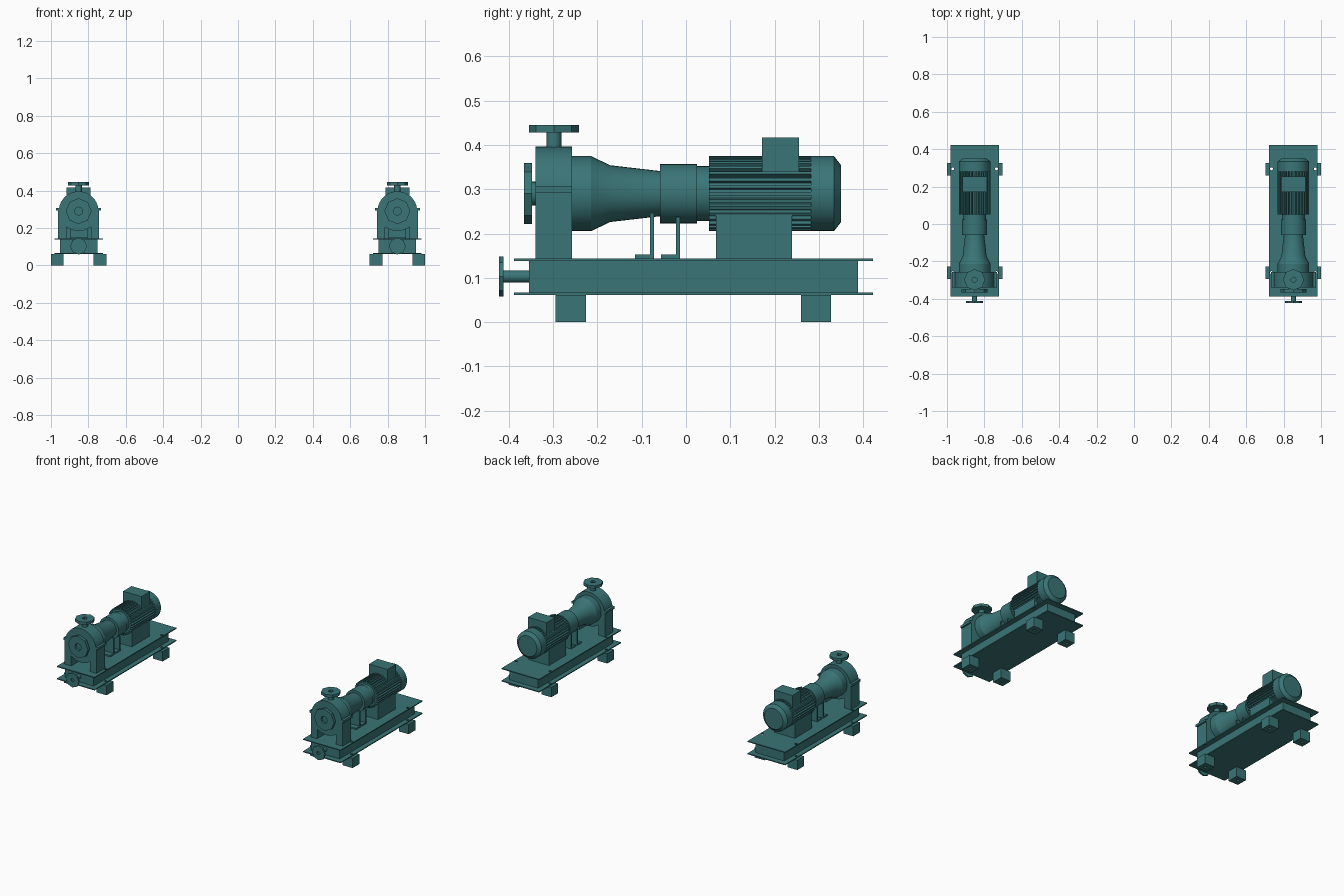
import bpy, bmesh
from math import sin, cos, pi, radians
from mathutils import Vector

if "Cube" in bpy.data.objects:
    bpy.data.objects.remove(bpy.data.objects["Cube"])

paint = bpy.data.materials.new("teal_paint")
paint.use_nodes = True
TEAL = (0.042, 0.178, 0.184, 1)
paint.diffuse_color = TEAL
paint.node_tree.nodes["Principled BSDF"].inputs["Base Color"].default_value = TEAL

AXIS_Z = 0.29   # height of the shaft line
DECK = 0.144    # top of the base frame


def finish(name, bm, origin, smooth=False):
    bmesh.ops.remove_doubles(bm, verts=bm.verts, dist=1e-5)
    bmesh.ops.recalc_face_normals(bm, faces=bm.faces)
    mesh = bpy.data.meshes.new(name)
    bm.to_mesh(mesh)
    bm.free()
    mesh.materials.append(paint)
    obj = bpy.data.objects.new(name, mesh)
    obj.location.x = origin
    bpy.context.collection.objects.link(obj)
    if smooth:
        bpy.ops.object.select_all(action="DESELECT")
        obj.select_set(True)
        bpy.context.view_layer.objects.active = obj
        bpy.ops.object.shade_smooth_by_angle(angle=radians(24))
    return obj


def boxes(name, origin, *ranges):
    """One object from boxes given as (x0, x1, y0, y1, z0, z1)."""
    bm = bmesh.new()
    for x0, x1, y0, y1, z0, z1 in ranges:
        for v in bmesh.ops.create_cube(bm, size=1)["verts"]:
            v.co = Vector((x1 if v.co.x > 0 else x0,
                           y1 if v.co.y > 0 else y0,
                           z1 if v.co.z > 0 else z0))
    return finish(name, bm, origin)


def turned(name, origin, profile, sides=32, axis="y", centres=((0, AXIS_Z),)):
    """Revolve (radius, position) pairs around a y or z axis."""
    bm = bmesh.new()
    for cx, c in centres:
        rings = []
        for r, t in profile:
            ring = []
            for i in range(sides):
                u = cx + r * cos(2 * pi * i / sides)
                v = c + r * sin(2 * pi * i / sides)
                ring.append(bm.verts.new((u, t, v) if axis == "y" else (u, v, t)))
            rings.append(ring)
        for a, b in zip(rings, rings[1:]):
            for i in range(sides):
                j = (i + 1) % sides
                bm.faces.new((a[i], a[j], b[j], b[i]))
    return finish(name, bm, origin, True)


def rod(r, t0, t1):
    return [(0, t0), (r, t0), (r, t1), (0, t1)]


def flange(r, bore, face, back):
    """Disc with a shallow blind bore in its face."""
    floor = face + (back - face) * 0.8
    return [(0, floor), (bore, floor), (bore, face), (r, face), (r, back), (0, back)]


def finned_body(origin, y0, y1, fins=32, tip=0.0845, root=0.072):
    bm = bmesh.new()
    ring = []
    for i in range(fins):
        for part, r in ((-0.3, root), (-0.22, tip), (0.22, tip), (0.3, root)):
            a = 2 * pi * (i + part) / fins
            ring.append(bm.verts.new((r * cos(a), y0, AXIS_Z + r * sin(a))))
    face = bm.faces.new(ring)
    ext = bmesh.ops.extrude_face_region(bm, geom=[face], use_keep_orig=True)["geom"]
    moved = [g for g in ext if isinstance(g, bmesh.types.BMVert)]
    bmesh.ops.translate(bm, verts=moved, vec=(0, y1 - y0, 0))
    return finish("motor_fins", bm, origin)


def both(x0, x1, *rest):
    return [(x0, x1, *rest), (-x1, -x0, *rest)]


def build_pump(o):
    # Base frame with bolt holes through plates and feet
    hole_cutter = turned("hole_cutter", o, rod(0.008, -0.05, 0.2), 12, "z",
                         [(x, y) for x in (-0.117, 0.117) for y in (-0.26, 0.295)])
    hole_cutter.hide_render = True
    hole_cutter.hide_viewport = True
    feet = both(0.08, 0.148, -0.295, -0.226, 0, 0.061)
    feet += both(0.08, 0.148, 0.26, 0.327, 0, 0.061)
    drilled = [boxes("feet", o, *feet),
               boxes("lower_plate", o, (-0.13, 0.13, -0.388, 0.422, 0.061, 0.067)),
               boxes("upper_plate", o, (-0.13, 0.13, -0.388, 0.422, 0.138, DECK))]
    for obj in drilled:
        mod = obj.modifiers.new("bolt_holes", "BOOLEAN")
        mod.operation = "DIFFERENCE"
        mod.solver = "EXACT"
        mod.object = hole_cutter
    boxes("base_box", o, (-0.1, 0.1, -0.354, 0.388, 0.067, 0.138))

    # Drain connection
    turned("drain_pipe", o, rod(0.0135, -0.414, -0.35), 20, centres=[(0, 0.103)])
    turned("drain_flange", o, flange(0.045, 0.011, -0.422, -0.412), 8,
           centres=[(0, 0.103)])

    # Pump casing with side legs and lugs
    turned("casing", o, rod(0.106, -0.34, -0.257), 40)
    boxes("casing_legs", o, *both(0.065, 0.11, -0.34, -0.257, DECK, 0.293))
    boxes("casing_lugs", o, *both(0.09, 0.12, -0.34, -0.257, 0.293, 0.307))

    # Suction and discharge connections
    turned("suction_neck", o, rod(0.027, -0.35, -0.335), 24)
    turned("suction_flange", o, flange(0.069, 0.022, -0.366, -0.348), 8)
    turned("discharge_neck", o, rod(0.017, 0.38, 0.43), 20, "z", [(0, -0.298)])
    turned("discharge_flange", o, flange(0.0565, 0.014, 0.445, 0.428), 8, "z",
           [(0, -0.298)])

    # Bearing housing, coupling and motor
    turned("bearing_housing", o, [(0, -0.257), (0.0845, -0.257), (0.0845, -0.214),
                                  (0.064, -0.171), (0.051, -0.059), (0, -0.059)])
    turned("coupling_guard", o, rod(0.067, -0.059, 0.025))
    turned("motor_collar", o, rod(0.062, 0.025, 0.052))
    finned_body(o, 0.052, 0.282)
    turned("fan_cover", o, [(0, 0.282), (0.0845, 0.282), (0.0845, 0.334),
                            (0.064, 0.35), (0, 0.35)])
    boxes("terminal_box", o, (-0.064, 0.064, 0.171, 0.255, 0.336, 0.417))
    boxes("motor_mount", o, (-0.07, 0.07, 0.068, 0.239, DECK, 0.245))

    # Angle brackets under the shaft
    for name, toe, heel, thick, top in (("housing_bracket", -0.115, -0.072, 0.009, 0.246),
                                        ("coupling_bracket", -0.056, -0.014, 0.008, 0.237)):
        boxes(name, o, (-0.047, 0.047, toe, heel, DECK, 0.153),
              (-0.047, 0.047, heel - thick, heel, 0.153, top))


for side in (-1, 1):
    build_pump(side * 0.852)
